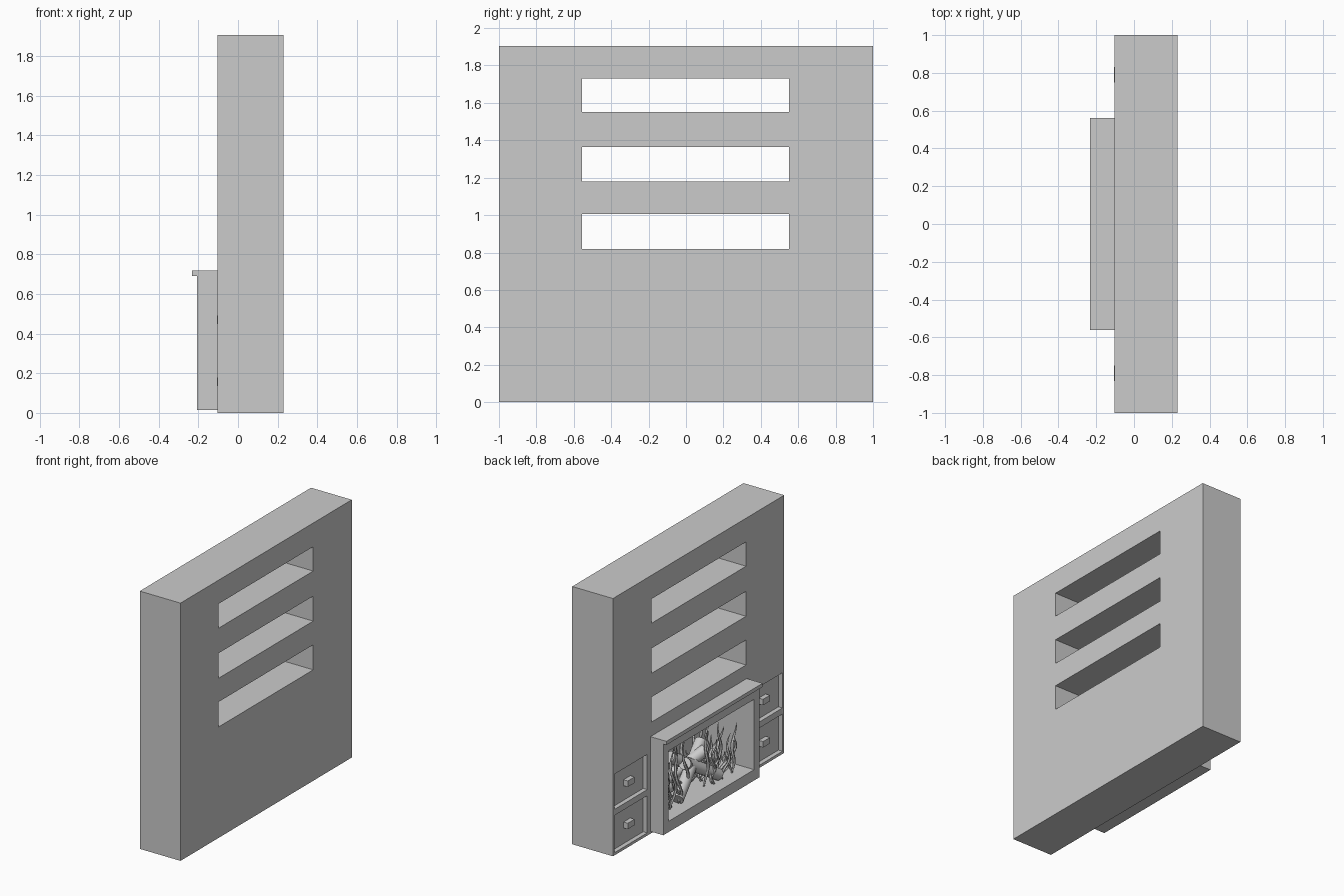
import bpy, bmesh, math, random
from mathutils import Vector

if "Cube" in bpy.data.objects:
    bpy.data.objects.remove(bpy.data.objects["Cube"])

random.seed(4)


def boxes(name, specs):
    """One object from (x0, x1, y0, y1, z0, z1) boxes."""
    bm = bmesh.new()
    for x0, x1, y0, y1, z0, z1 in specs:
        vs = bmesh.ops.create_cube(bm, size=1)["verts"]
        for v in vs:
            v.co = Vector((x1 if v.co.x > 0 else x0,
                           y1 if v.co.y > 0 else y0,
                           z1 if v.co.z > 0 else z0))
    return from_bm(name, bm)


def from_bm(name, bm):
    bmesh.ops.recalc_face_normals(bm, faces=bm.faces[:])
    me = bpy.data.meshes.new(name)
    bm.to_mesh(me)
    bm.free()
    ob = bpy.data.objects.new(name, me)
    bpy.context.collection.objects.link(ob)
    return ob


def cut(ob, specs):
    """Subtract boxes from an object."""
    cutter = boxes("cutter", specs)
    cutter.hide_render = True
    mod = ob.modifiers.new("cut", 'BOOLEAN')
    mod.operation = 'DIFFERENCE'
    mod.solver = 'EXACT'
    mod.object = cutter
    bpy.context.view_layer.objects.active = ob
    bpy.ops.object.modifier_apply(modifier=mod.name)
    bpy.data.objects.remove(cutter)


def tube(bm, pts, radii, sides):
    """Capped tube along points."""
    rings = []
    for i, p in enumerate(pts):
        t = (pts[min(i + 1, len(pts) - 1)] - pts[max(i - 1, 0)]).normalized()
        u = t.cross(Vector((1, 0.01, 0))).normalized()
        w = t.cross(u)
        rings.append([bm.verts.new(p + radii[i] * (math.cos(a) * u + math.sin(a) * w))
                      for a in (2 * math.pi * k / sides for k in range(sides))])
    for a, b in zip(rings, rings[1:]):
        for k in range(sides):
            n = (k + 1) % sides
            bm.faces.new((a[k], a[n], b[n], b[k]))
    bm.faces.new(rings[0])
    bm.faces.new(rings[-1])


# Wall unit: three through shelves, four drawer recesses, firebox
firebox = (-0.30, 0.19, -0.50, 0.50, 0.095, 0.615)
drawer_rows = [(0.02, 0.295), (0.34, 0.60)]
recesses = [(-0.2, -0.07, min(s * 0.6, s * 0.98), max(s * 0.6, s * 0.98), z0, z1)
            for s in (-1, 1) for z0, z1 in drawer_rows]
shelves = [(-0.3, 0.4, -0.555, 0.55, z0, z1)
           for z0, z1 in ((0.82, 1.005), (1.18, 1.365), (1.55, 1.73))]
wall = boxes("wall_unit", [(-0.103, 0.23, -1, 1, 0, 1.905)])
cut(wall, shelves + recesses + [firebox])

# Drawer handles
for s in (-1, 1):
    for z0, z1 in drawer_rows:
        y, z = s * 0.79, (z0 + z1) / 2
        boxes("drawer_handle", [(-0.105, -0.07, y - 0.04, y + 0.04, z - 0.022, z + 0.022)])

# Fireplace surround and mantel
surround = boxes("fire_surround", [(-0.207, -0.103, -0.56, 0.56, 0.015, 0.69)])
cut(surround, [firebox])
boxes("mantel", [(-0.233, -0.103, -0.562, 0.562, 0.69, 0.717)])

# Crossed logs
logs = [((-0.10, 0.24, 0.13), (0.02, -0.20, 0.36)),
        ((-0.10, -0.24, 0.13), (0.02, 0.16, 0.38)),
        ((0.13, 0.22, 0.13), (-0.06, -0.14, 0.34)),
        ((0.12, -0.26, 0.13), (-0.06, 0.10, 0.33)),
        ((0.06, -0.32, 0.135), (0.06, 0.32, 0.135))]
for a, b in logs:
    bm = bmesh.new()
    tube(bm, [Vector(a), Vector(b)], [0.042, 0.042], 16)
    ob = from_bm("log", bm)
    bpy.ops.object.select_all(action='DESELECT')
    ob.select_set(True)
    bpy.context.view_layer.objects.active = ob
    bpy.ops.object.shade_smooth_by_angle(angle=math.radians(40))

# Wavy flame tongues fanning outwards from the logs
bm = bmesh.new()
for i in range(56):
    side = 1 if i % 2 else -1
    y = side * random.uniform(0.08, 0.40)
    x = random.uniform(-0.14, 0.12)
    h = random.uniform(0.16, 0.48 if i % 3 else 0.30)
    lean = side * random.uniform(-0.02, 0.08)
    phase, amp = random.uniform(0, 6.3), random.uniform(0.012, 0.025)
    pts, radii = [], []
    for k in range(11):
        t = k / 10
        pts.append(Vector((x + 0.5 * amp * math.sin(7 * t + phase),
                           y + lean * t + amp * math.sin(9 * t + phase),
                           0.10 + h * t)))
        radii.append(0.011 * math.sin(math.pi * (0.12 + 0.87 * t)) ** 0.8 + 0.0005)
    tube(bm, pts, radii, 5)
from_bm("flames", bm)
